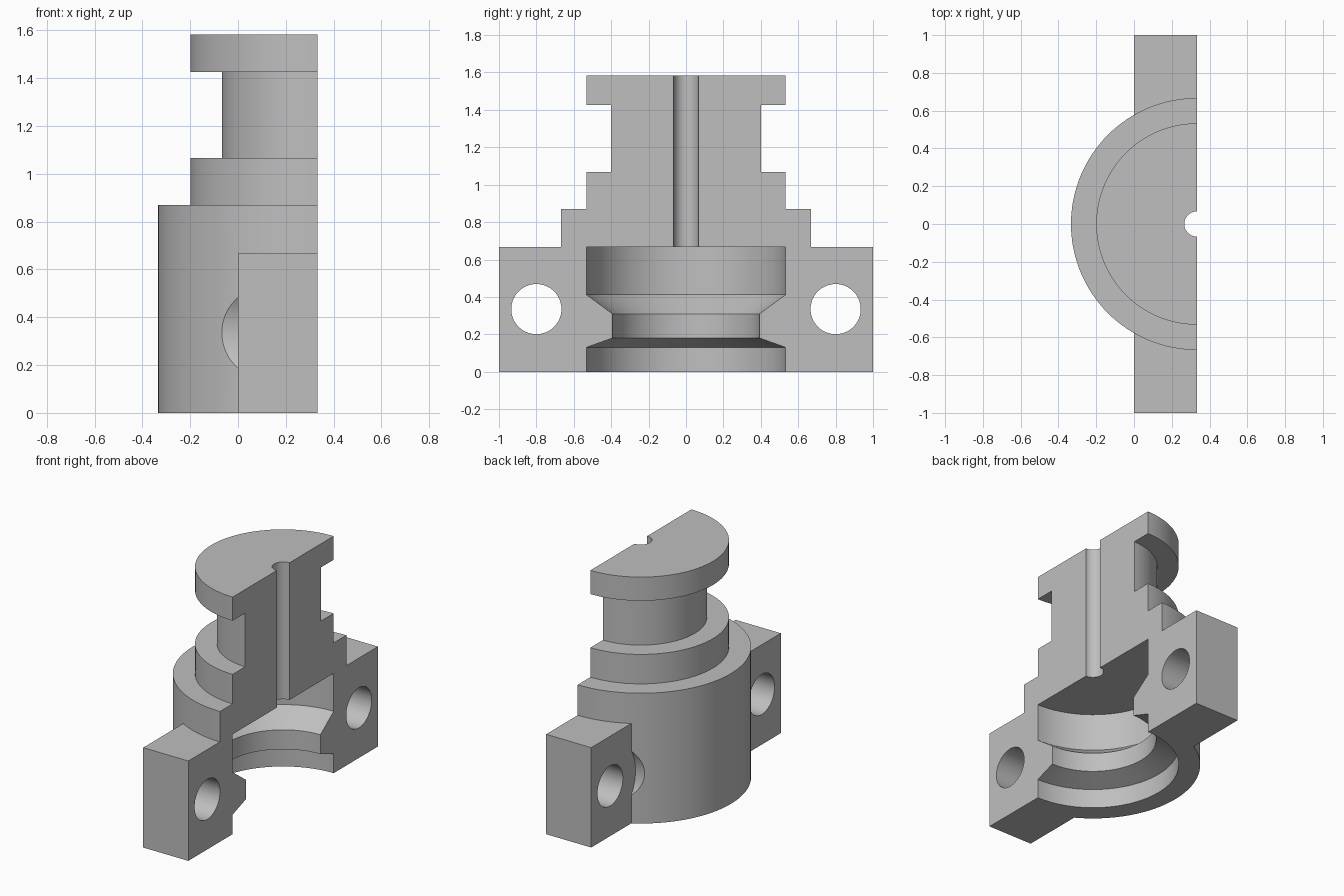
import bpy, bmesh
from math import radians
from mathutils import Matrix, Vector

cube = bpy.data.objects.get("Cube")
if cube:
    bpy.data.objects.remove(cube, do_unlink=True)

CUT_X = 1 / 3      # plane of the flat section face, also the turning axis
BOLT_Y, BOLT_Z = 0.8, 0.335

grey = bpy.data.materials.new("plain grey")
grey.use_nodes = True
colour = (0.52, 0.52, 0.52, 1)
grey.diffuse_color = colour
grey.node_tree.nodes["Principled BSDF"].inputs["Base Color"].default_value = colour


def finish(bm, name):
    bmesh.ops.recalc_face_normals(bm, faces=bm.faces)
    mesh = bpy.data.meshes.new(name)
    bm.to_mesh(mesh)
    bm.free()
    mesh.materials.append(grey)
    obj = bpy.data.objects.new(name, mesh)
    bpy.context.collection.objects.link(obj)
    return obj


def box(name, low, high):
    low, high = Vector(low), Vector(high)
    bm = bmesh.new()
    bmesh.ops.create_cube(bm, size=1, matrix=Matrix.Translation((low + high) / 2)
                          @ Matrix.Diagonal((*(high - low), 1)))
    return finish(bm, name)


def rod_x(name, x0, x1, y, z, radius):
    bm = bmesh.new()
    bmesh.ops.create_cone(bm, cap_ends=True, segments=96, radius1=radius, radius2=radius,
                          depth=x1 - x0, matrix=Matrix.Translation(((x0 + x1) / 2, y, z))
                          @ Matrix.Rotation(radians(90), 4, "Y"))
    return finish(bm, name)


def lathe(name, profile, steps=128):
    bm = bmesh.new()
    verts = [bm.verts.new((CUT_X + r, 0, z)) for r, z in profile]
    edges = [bm.edges.new((a, b)) for a, b in zip(verts, verts[1:] + verts[:1])]
    bmesh.ops.spin(bm, geom=verts + edges, cent=(CUT_X, 0, 0), axis=(0, 0, 1),
                   angle=radians(360), steps=steps, use_merge=True)
    bmesh.ops.remove_doubles(bm, verts=bm.verts, dist=1e-5)
    return finish(bm, name)


def combine(target, tool, operation):
    mod = target.modifiers.new(operation, "BOOLEAN")
    mod.operation, mod.solver, mod.object = operation, "EXACT", tool
    bpy.context.view_layer.objects.active = target
    bpy.ops.object.modifier_apply(modifier=mod.name)
    bpy.data.objects.remove(tool, do_unlink=True)


# Stepped hollow body: outside going up, then bore and chamber going down
housing = lathe("half_housing", [
    (0.667, -0.1), (0.667, 0.87), (0.533, 0.87), (0.533, 1.067), (0.4, 1.067),
    (0.4, 1.425), (0.533, 1.425), (0.533, 1.583), (0.067, 1.583), (0.067, 0.667),
    (0.533, 0.667), (0.533, 0.413), (0.393, 0.31), (0.393, 0.18), (0.533, 0.13),
    (0.533, -0.1)])

# Side flanges
for side in (-1, 1):
    ys = sorted((side * 0.56, side))
    combine(housing, box("flange", (0, ys[0], -0.1), (0.4, ys[1], 0.667)), "UNION")

# Keep the half behind the section plane and above the base
combine(housing, box("half_space", (-1, -2, 0), (CUT_X, 2, 2)), "INTERSECT")

# Bolt holes, with clearance for the bolt heads cut into the body wall
for side in (-1, 1):
    y = side * BOLT_Y
    combine(housing, rod_x("head_clearance", -0.6, 0, y, BOLT_Z, 0.267), "DIFFERENCE")
    combine(housing, rod_x("bolt_hole", -0.1, 0.5, y, BOLT_Z, 0.134), "DIFFERENCE")

# Smooth curved walls, crisp machined edges
bpy.ops.object.select_all(action="DESELECT")
housing.select_set(True)
bpy.context.view_layer.objects.active = housing
bpy.ops.object.shade_smooth_by_angle(angle=radians(20))
